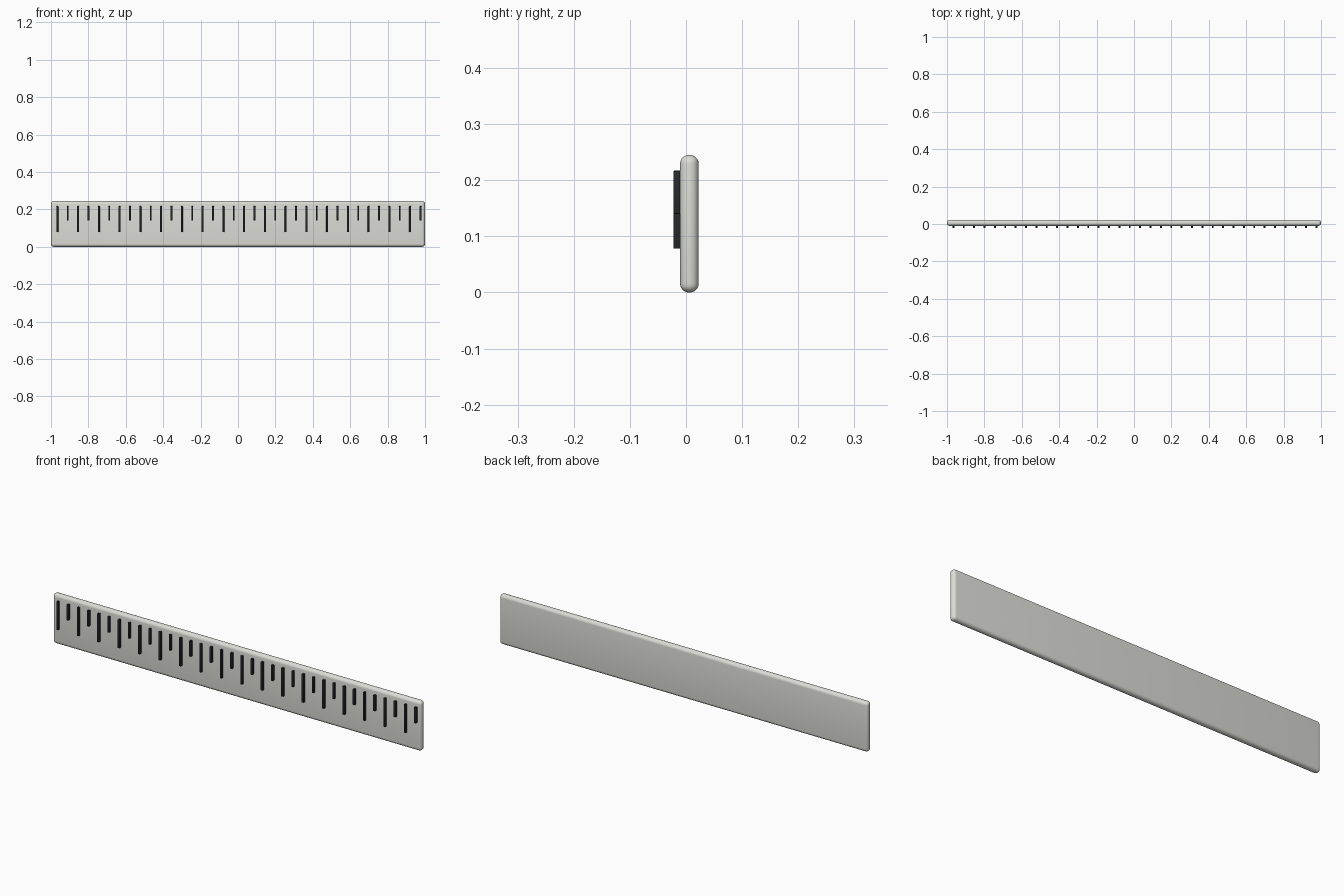
import bpy

if "Cube" in bpy.data.objects:
    bpy.data.objects.remove(bpy.data.objects["Cube"])

def material(name, rgb):
    m = bpy.data.materials.new(name)
    m.diffuse_color = (*rgb, 1)
    m.use_nodes = True
    m.node_tree.nodes["Principled BSDF"].inputs["Base Color"].default_value = m.diffuse_color
    return m

def rounded_box(name, lo, hi, radius, segments, mat=None):
    centre = [(a + b) / 2 for a, b in zip(lo, hi)]
    bpy.ops.mesh.primitive_cube_add(size=1, location=centre)
    ob = bpy.context.object
    ob.name = name
    ob.scale = [b - a for a, b in zip(lo, hi)]
    bpy.ops.object.transform_apply(location=False, rotation=False, scale=True)
    bev = ob.modifiers.new("round", 'BEVEL')
    bev.width = radius
    bev.segments = segments
    bpy.ops.object.modifier_apply(modifier=bev.name)
    bpy.ops.object.shade_smooth_by_angle()
    if mat:
        ob.data.materials.append(mat)
    return ob

body_mat = material("pale_grey", (0.72, 0.72, 0.68))
mark_mat = material("black", (0.02, 0.022, 0.025))

# Long flat strip with fully rounded edges
rounded_box("ruler_body", (-1, -0.0105, 0), (1, 0.0225, 0.245), 0.0155, 6, body_mat)

# Raised graduation marks, alternating long and short
first, last, count = -0.966, 0.976, 36
for i in range(count):
    x = first + (last - first) * i / (count - 1)
    bottom = 0.14 if i % 2 else 0.078
    name = "short_mark" if i % 2 else "long_mark"
    rounded_box(name, (x - 0.005, -0.0225, bottom), (x + 0.005, -0.009, 0.217),
                0.001, 2, mark_mat)
